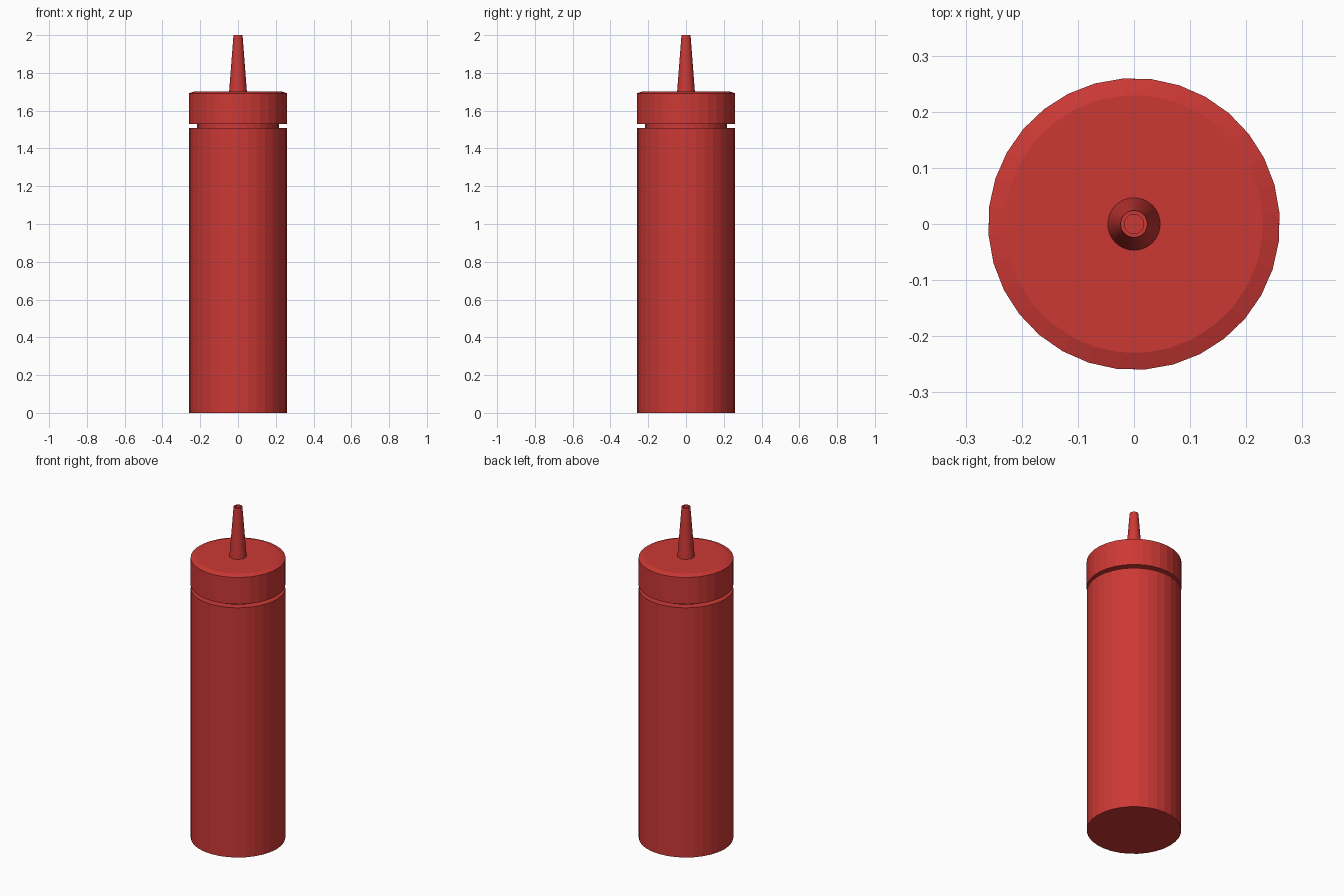
import bpy, bmesh, math

if "Cube" in bpy.data.objects:
    bpy.data.objects.remove(bpy.data.objects["Cube"])

red = bpy.data.materials.new("red_plastic")
red.diffuse_color = (0.60, 0.04, 0.035, 1)
red.use_nodes = True
red.node_tree.nodes["Principled BSDF"].inputs["Base Color"].default_value = red.diffuse_color


def lathe(name, profile, sides=32, turn=0.0, smooth=False):
    """Revolve (radius, z) points around z, closing both ends with a flat face."""
    bm = bmesh.new()
    rings = []
    for r, z in profile:
        angles = [math.radians(turn) + 2 * math.pi * i / sides for i in range(sides)]
        rings.append([bm.verts.new((r * math.cos(a), r * math.sin(a), z)) for a in angles])
    for lo, hi in zip(rings, rings[1:]):
        for i in range(sides):
            j = (i + 1) % sides
            bm.faces.new((lo[i], lo[j], hi[j], hi[i]))
    bm.faces.new(rings[0][::-1])
    bm.faces.new(rings[-1])
    mesh = bpy.data.meshes.new(name)
    bm.to_mesh(mesh)
    bm.free()
    mesh.materials.append(red)
    obj = bpy.data.objects.new(name, mesh)
    bpy.context.collection.objects.link(obj)
    if smooth:
        bpy.ops.object.select_all(action='DESELECT')
        obj.select_set(True)
        bpy.context.view_layer.objects.active = obj
        bpy.ops.object.shade_smooth_by_angle(angle=math.radians(30))
    return obj


# Bottle body with shoulder and narrower neck
lathe("bottle_body", [(0.259, 0), (0.259, 1.508), (0.216, 1.508), (0.216, 1.532)])

# Screw cap with a chamfered top rim
lathe("cap", [(0.26, 1.53), (0.26, 1.692), (0.23, 1.702)], turn=4.4)

# Tapered nozzle with a recessed opening at the tip
lathe("nozzle", [(0.047, 1.70), (0.024, 2.0), (0.017, 2.0), (0.017, 1.96)], smooth=True)
